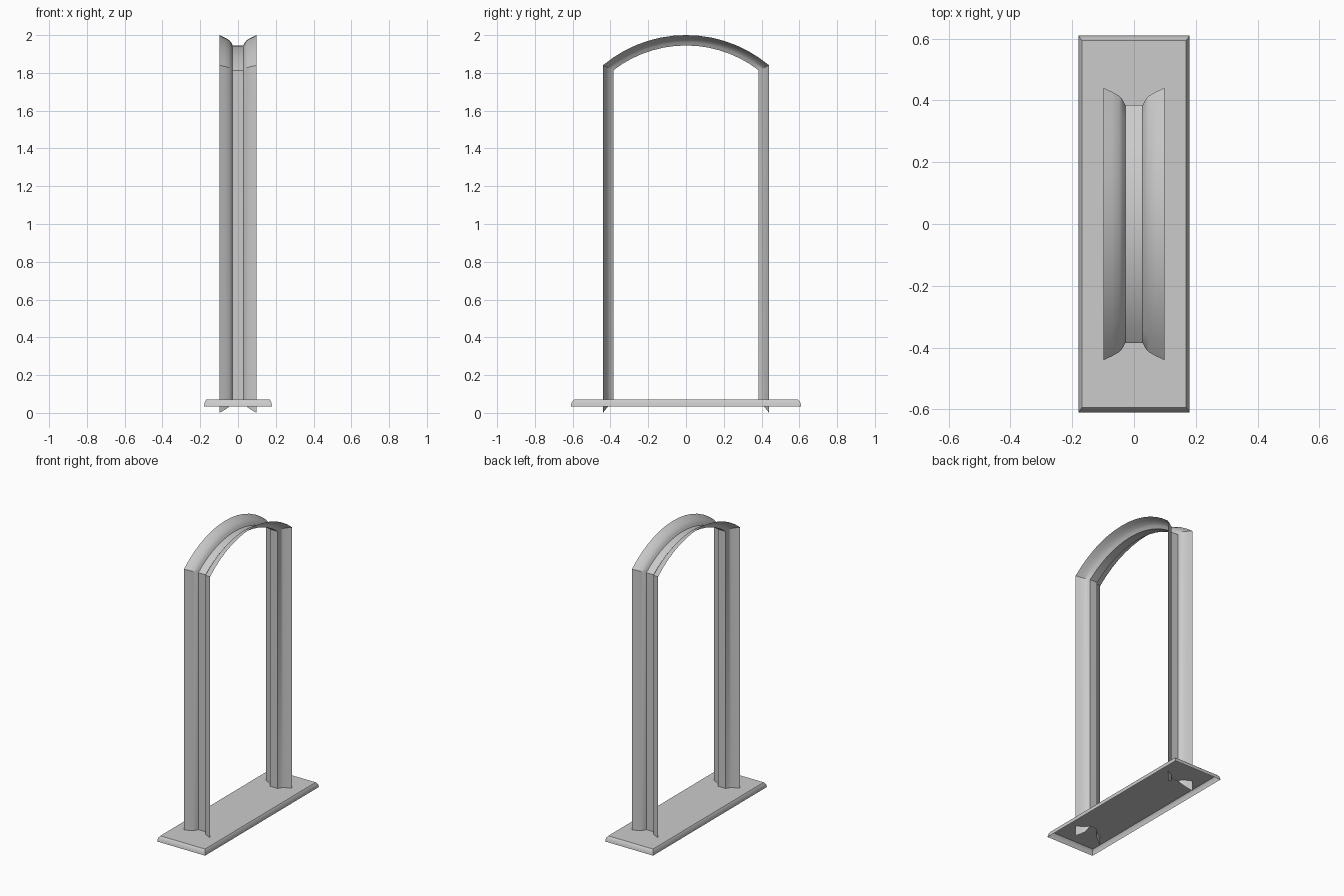
import bpy, bmesh, math

if "Cube" in bpy.data.objects:
    bpy.data.objects.remove(bpy.data.objects["Cube"])


def make_object(name, rows, close=False, cap=False):
    """Skin consecutive rows of points into a sheet."""
    bm = bmesh.new()
    grid = [[bm.verts.new(p) for p in row] for row in rows]
    n = len(rows[0])
    for a, b in zip(grid, grid[1:]):
        for i in range(n if close else n - 1):
            j = (i + 1) % n
            bm.faces.new((a[i], a[j], b[j], b[i]))
    if cap:
        bm.faces.new(grid[-1])
    bmesh.ops.recalc_face_normals(bm, faces=bm.faces)
    me = bpy.data.meshes.new(name)
    bm.to_mesh(me)
    bm.free()
    ob = bpy.data.objects.new(name, me)
    bpy.context.collection.objects.link(ob)
    bpy.ops.object.select_all(action='DESELECT')
    ob.select_set(True)
    bpy.context.view_layer.objects.active = ob
    return ob


# Arched frame: flared channel profile (x, inward depth) swept along legs and arch
half = [(0.098, 0), (0.07, 0.013), (0.047, 0.026), (0.037, 0.038), (0.028, 0.055)]
profile = [(-x, d) for x, d in half] + half[::-1]
HALF_W, RADIUS, CENTRE_Z, STEPS = 0.44, 0.685, 1.315, 14


def path(d):
    y, r = HALF_W - d, RADIUS - d
    a = math.asin(y / r)
    arc = []
    for i in range(STEPS + 1):
        t = -a + 2 * a * i / STEPS
        arc.append((r * math.sin(t), CENTRE_Z + r * math.cos(t)))
    foot = d * 1.25  # mitred foot
    return [(-y, foot)] + arc + [(y, foot)]


columns = [[(x, y, z) for y, z in path(d)] for x, d in profile]
frame = make_object("arched_frame", [list(r) for r in zip(*columns)])
bpy.ops.object.shade_smooth_by_angle(angle=math.radians(32))


# Base plate: shallow tray, open underneath, with bevelled rim
def rect(inset_x, inset_y, z):
    x, y = 0.18 - inset_x, 0.61 - inset_y
    return [(-x, -y, z), (x, -y, z), (x, y, z), (-x, y, z)]


base = make_object("base_plate", [
    rect(0, 0, 0.035), rect(0.002, 0.003, 0.05),
    rect(0.006, 0.009, 0.062), rect(0.012, 0.017, 0.07)], close=True, cap=True)
bpy.ops.object.shade_smooth_by_angle(angle=math.radians(30))
